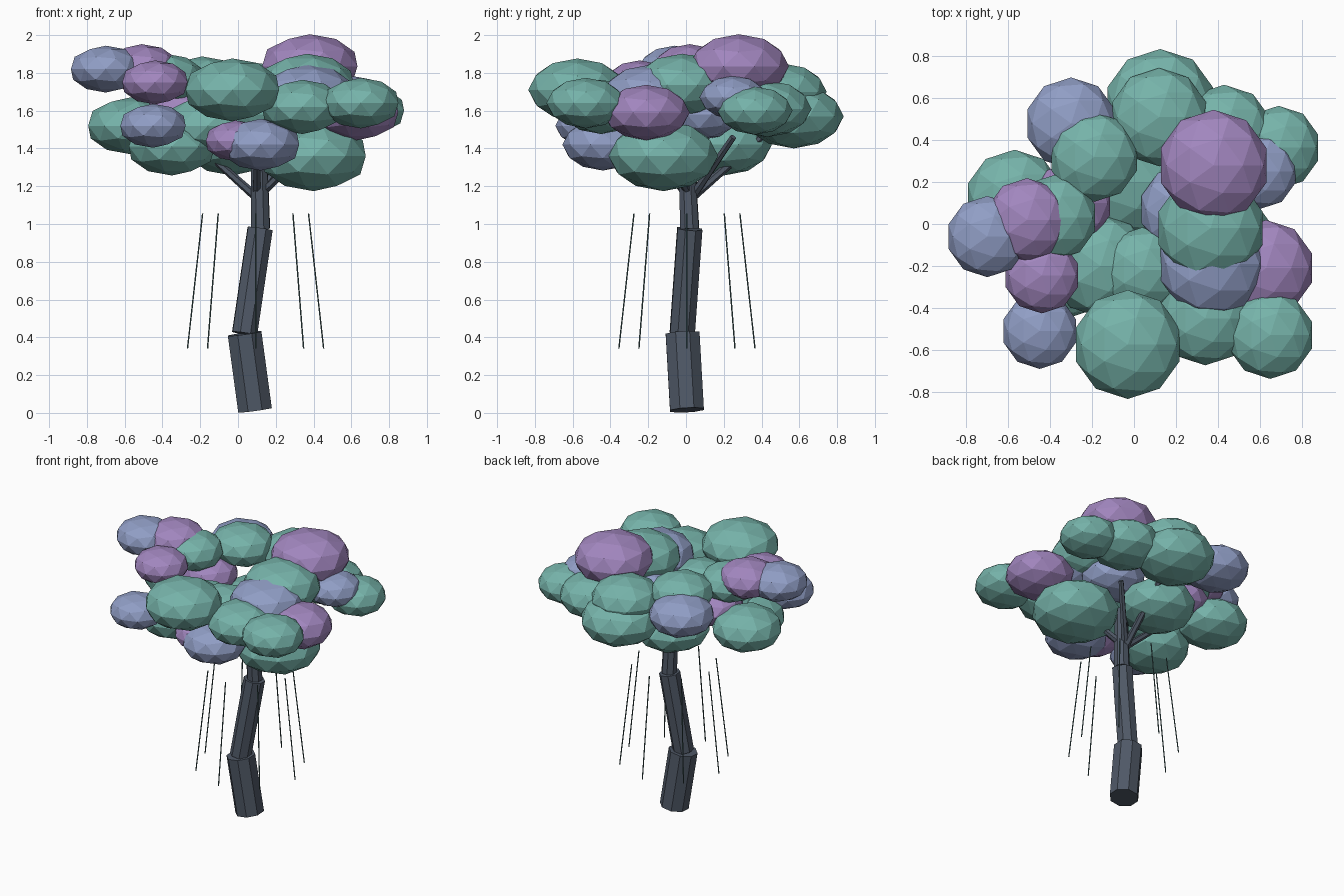
import bpy
import math
from mathutils import Vector

cube = bpy.data.objects.get("Cube")
if cube:
    bpy.data.objects.remove(cube, do_unlink=True)


def material(name, colour):
    m = bpy.data.materials.new(name)
    m.use_nodes = True
    m.diffuse_color = (*colour, 1)
    shader = m.node_tree.nodes["Principled BSDF"]
    shader.inputs["Base Color"].default_value = (*colour, 1)
    shader.inputs["Roughness"].default_value = 0.9
    return m


green = material("teal_green", (0.18, 0.45, 0.40))
purple = material("soft_purple", (0.36, 0.24, 0.52))
blue = material("dusty_blue", (0.28, 0.34, 0.56))
bark = material("slate_bark", (0.08, 0.10, 0.135))
vine = material("dark_vine", (0.07, 0.14, 0.14))


def finish(name, mat):
    ob = bpy.context.object
    ob.name = name
    ob.data.materials.append(mat)
    return ob


def limb(name, start, end, r1, r2, sides, mat):
    """Tapered prism running from start to end."""
    a, b = Vector(start), Vector(end)
    axis = b - a
    bpy.ops.mesh.primitive_cone_add(vertices=sides, radius1=r1, radius2=r2,
                                    depth=axis.length, location=(a + b) / 2)
    ob = finish(name, mat)
    ob.rotation_euler = axis.to_track_quat("Z", "Y").to_euler()
    return ob


def leaf_clump(name, x, y, z, r, mat):
    """Flattened low-poly ball of leaves."""
    bpy.ops.mesh.primitive_ico_sphere_add(subdivisions=2, radius=r * 1.02, location=(x, y, z))
    ob = finish(name, mat)
    ob.scale.z = 0.64
    return ob


# Trunk in three leaning pieces
limb("lower_trunk", (0.09, 0.005, 0.015), (0.035, -0.018, 0.42), 0.097, 0.097, 8, bark)
limb("middle_trunk", (0.035, -0.02, 0.42), (0.117, 0.02, 0.975), 0.071, 0.071, 8, bark)
limb("upper_trunk", (0.12, 0.02, 0.975), (0.11, 0.0, 1.42), 0.053, 0.045, 8, bark)

# Branches spreading into the crown
fork = (0.1, 0.03, 1.14)
for tip in [(0.12, 0.42, 1.48), (-0.17, 0.06, 1.38), (0.33, -0.1, 1.36),
            (0.1, -0.25, 1.42), (0.32, 0.25, 1.46)]:
    limb("branch", fork, tip, 0.024, 0.018, 6, bark)

# Ring of hanging vines
for i in range(8):
    out = Vector((math.cos(i * math.pi / 4), math.sin(i * math.pi / 4), 0))
    centre = Vector((0.093, 0.005, 0))
    limb("hanging_vine", centre + out * 0.36 + Vector((0, 0, 0.34)),
         centre + out * 0.28 + Vector((0, 0, 1.055)), 0.004, 0.004, 5, vine)

# Crown: x, y, z, radius of each clump
for c in [(.125, .57, 1.57, .26), (.12, .51, 1.70, .23), (.43, .43, 1.61, .23),
          (.69, .365, 1.60, .195), (-.19, .32, 1.75, .21), (-.38, .03, 1.77, .2),
          (-.03, -.575, 1.71, .255), (.34, -.45, 1.62, .22), (.65, -.53, 1.64, .205),
          (.365, -.02, 1.735, .255), (.04, -.22, 1.58, .2), (-.16, -.2, 1.52, .24),
          (-.35, -.22, 1.41, .235), (-.57, .12, 1.52, .23), (.4, -.12, 1.36, .285),
          (-.03, .2, 1.42, .25)]:
    leaf_clump("green_leaf_clump", *c, green)

for c in [(.38, .28, 1.835, .26), (-.51, .02, 1.825, .195), (-.44, -.245, 1.75, .178),
          (.63, -.21, 1.59, .225), (-.01, -.42, 1.44, .165), (-.3, .1, 1.6, .19)]:
    leaf_clump("purple_leaf_clump", *c, purple)

for c in [(.6, .25, 1.67, .175), (-.30, .48, 1.68, .215), (-.70, -.06, 1.82, .19),
          (-.45, -.51, 1.52, .178), (.37, -.19, 1.68, .25), (.12, -.44, 1.42, .21),
          (.24, .07, 1.58, .21)]:
    leaf_clump("blue_leaf_clump", *c, blue)
